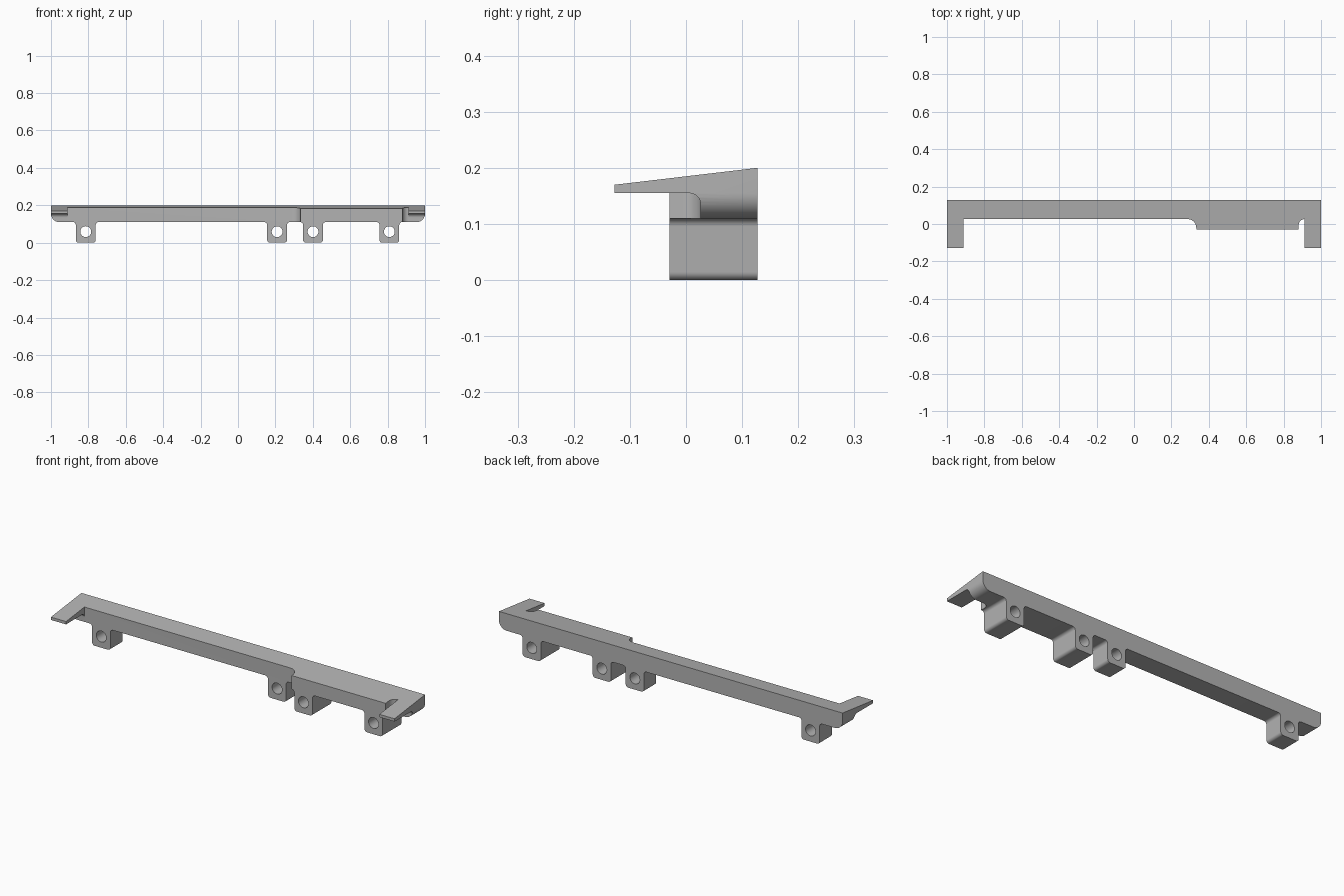
import bpy, bmesh
from math import radians, cos, sin

if "Cube" in bpy.data.objects:
    bpy.data.objects.remove(bpy.data.objects["Cube"])

BACK, FRONT, PAD, TIP = 0.127, 0.026, -0.029, -0.127   # depth levels
UNDER, PRONG_UNDER = 0.11, 0.155                       # underside heights
PRONG_IN = 0.912
LUGS = (-0.814, 0.209, 0.401, 0.809)
HALF, F = 0.053, 0.015                                 # lug half width, fillet


def arc(cx, cy, r, a0, a1, n=10):
    return [(cx + r * cos(radians(a0 + (a1 - a0) * i / n)),
             cy + r * sin(radians(a0 + (a1 - a0) * i / n))) for i in range(n + 1)]


def prism(name, points, axis, lo, hi):
    """Extrude a 2D outline along one axis."""
    place = {"x": lambda p, d: (d, p[0], p[1]),
             "y": lambda p, d: (p[0], d, p[1]),
             "z": lambda p, d: (p[0], p[1], d)}[axis]
    bm = bmesh.new()
    a = [bm.verts.new(place(p, lo)) for p in points]
    b = [bm.verts.new(place(p, hi)) for p in points]
    bm.faces.new(a)
    bm.faces.new(b)
    for i in range(len(a)):
        j = (i + 1) % len(a)
        bm.faces.new((a[i], a[j], b[j], b[i]))
    bmesh.ops.recalc_face_normals(bm, faces=bm.faces)
    mesh = bpy.data.meshes.new(name)
    bm.to_mesh(mesh)
    bm.free()
    ob = bpy.data.objects.new(name, mesh)
    bpy.context.collection.objects.link(ob)
    return ob


def combine(target, tool, operation):
    tool.hide_render = True
    mod = target.modifiers.new("shape", "BOOLEAN")
    mod.operation, mod.object, mod.solver = operation, tool, "EXACT"
    bpy.context.view_layer.objects.active = target
    bpy.ops.object.modifier_apply(modifier=mod.name)
    bpy.data.objects.remove(tool)


# Front outline: rounded ends and filleted hanging lugs
outline = [(-1, 0.25)] + arc(-0.955, PRONG_UNDER, 0.045, 180, 270)
for c in LUGS:
    outline += arc(c - HALF - F, UNDER - F, F, 90, 0, 6)
    outline += arc(c - HALF + F, F, F, 180, 270, 6)
    outline += arc(c + HALF - F, F, F, 270, 360, 6)
    outline += arc(c + HALF + F, UNDER - F, F, 180, 90, 6)
outline += arc(0.955, PRONG_UNDER, 0.045, 270, 360) + [(1, 0.25)]
bar = prism("bracket_bar", outline, "y", -0.2, 0.2)

# Plan outline: end prongs, thick pad and relief notch
plan = [(-1.1, 0.2), (-1.1, -0.2), (-PRONG_IN, -0.2), (-PRONG_IN, FRONT)]
plan += arc(0.287, FRONT - 0.046, 0.046, 90, 0)
plan += [(0.333, PAD), (0.88, PAD)]
plan += arc(PRONG_IN, FRONT - 0.032, 0.032, 180, 90)
plan += [(PRONG_IN, -0.2), (1.1, -0.2), (1.1, 0.2)]
combine(bar, prism("plan_tool", plan, "z", -0.1, 0.3), "INTERSECT")

# Sloping top
wedge = [(TIP, -0.1), (BACK, -0.1), (BACK, 0.2), (TIP, 0.17)]
combine(bar, prism("slope_tool", wedge, "x", -1.1, 1.1), "INTERSECT")

# Thin prongs with a fillet where they meet the bar
relief = [(-0.2, -0.1), (FRONT, -0.1)]
relief += arc(FRONT - 0.02, PRONG_UNDER - 0.02, 0.02, 0, 90, 8)
relief += [(-0.2, PRONG_UNDER)]
for lo, hi in ((-1.1, -0.91), (0.91, 1.1)):
    combine(bar, prism("prong_tool", relief, "x", lo, hi), "DIFFERENCE")

# Screw holes
for c in LUGS:
    hole = arc(c, 0.059, 0.029, 0, 360, 32)[:-1]
    combine(bar, prism("hole_tool", hole, "y", -0.2, 0.2), "DIFFERENCE")

# Colour and shading
grey = bpy.data.materials.new("plain grey")
grey.use_nodes = True
colour = (0.45, 0.45, 0.45, 1)
grey.diffuse_color = colour
grey.node_tree.nodes["Principled BSDF"].inputs["Base Color"].default_value = colour
bar.data.materials.clear()
bar.data.materials.append(grey)
bpy.ops.object.select_all(action="DESELECT")
bar.select_set(True)
bpy.context.view_layer.objects.active = bar
bpy.ops.object.shade_smooth_by_angle(angle=radians(30))
